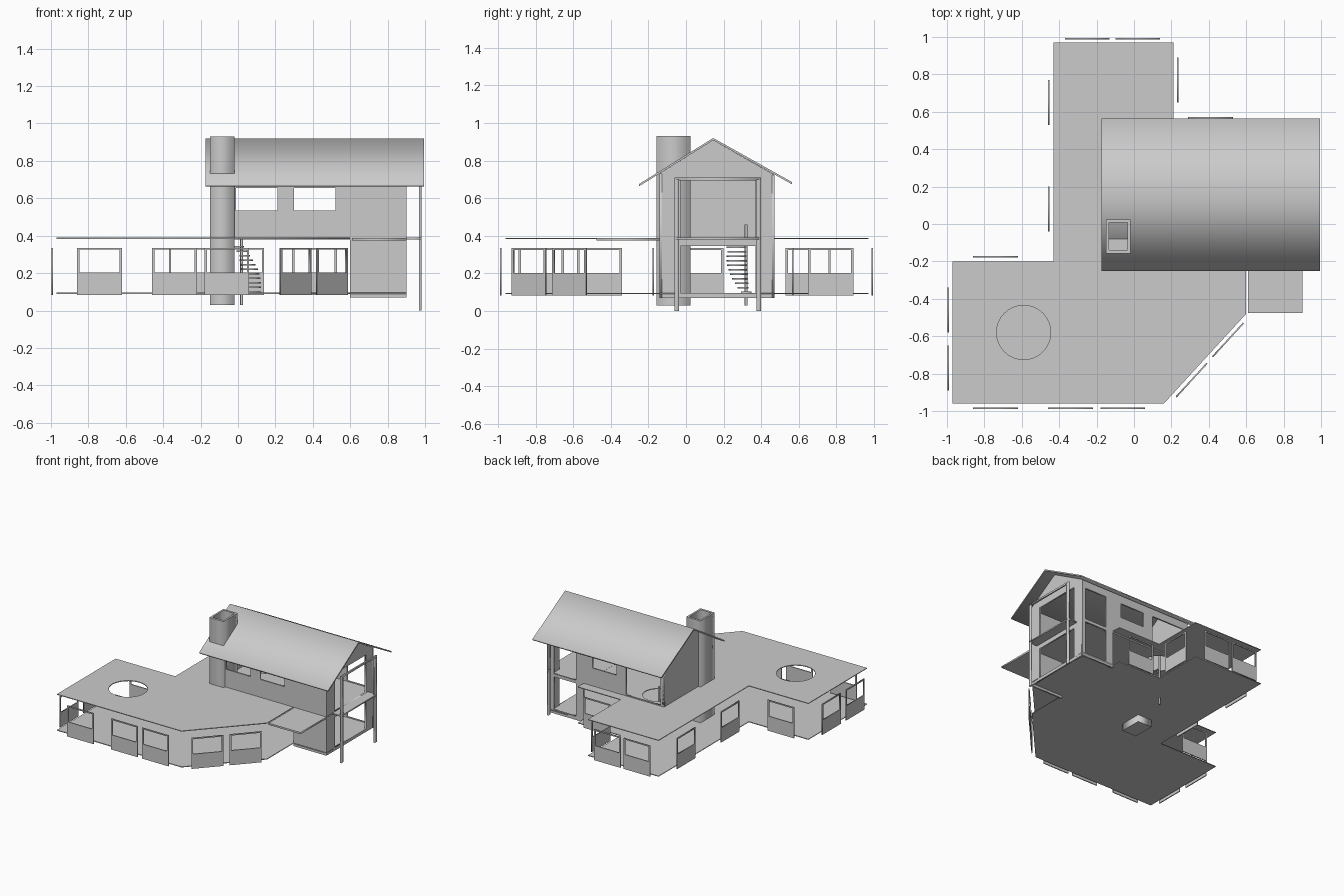
import bpy, math
from mathutils import Matrix, Vector

if "Cube" in bpy.data.objects:
    bpy.data.objects.remove(bpy.data.objects["Cube"])

X, Y, Z = Vector((1, 0, 0)), Vector((0, 1, 0)), Vector((0, 0, 1))


def rect(a0, b0, a1, b1):
    return [(a0, b0), (a1, b0), (a1, b1), (a0, b1)]


def circle(cx, cy, r, n=32):
    return [(cx + r * math.cos(2 * math.pi * i / n), cy + r * math.sin(2 * math.pi * i / n)) for i in range(n)]


def plate(name, loops, t, origin=(0, 0, 0), u=X, v=Z):
    """Flat sheet of thickness t; first loop is the outline, others are openings."""
    cu = bpy.data.curves.new(name, 'CURVE')
    cu.dimensions = '2D'
    cu.fill_mode = 'BOTH'
    cu.extrude = t / 2
    for loop in loops:
        s = cu.splines.new('POLY')
        s.points.add(len(loop) - 1)
        for p, (a, b) in zip(s.points, loop):
            p.co = (a, b, 0, 1)
        s.use_cyclic_u = True
    tmp = bpy.data.objects.new(name + "_curve", cu)
    bpy.context.collection.objects.link(tmp)
    dg = bpy.context.evaluated_depsgraph_get()
    me = bpy.data.meshes.new_from_object(tmp.evaluated_get(dg))
    bpy.data.objects.remove(tmp)
    n = u.cross(v)
    m = Matrix((u, v, n)).transposed().to_4x4()
    m.translation = Vector(origin)
    me.transform(m)
    ob = bpy.data.objects.new(name, me)
    bpy.context.collection.objects.link(ob)
    return ob


def box(name, x0, x1, y0, y1, z0, z1):
    return plate(name, [rect(x0, y0, x1, y1)], z1 - z0, (0, 0, (z0 + z1) / 2), X, Y)


# Low wing: floor and flat roof share one outline
wing = [(-.97, -.96), (.16, -.96), (.6, -.48), (.6, .545), (.21, .545),
        (.21, .97), (-.43, .97), (-.43, -.2), (-.97, -.2)]
floor = [(-.97, -.96), (.16, -.96), (.6, -.48), (.6, -.14), (.9, -.14), (.9, .47), (.6, .47),
         (.6, .545), (.21, .545), (.21, .97), (-.43, .97), (-.43, -.2), (-.97, -.2)]
plate("ground_floor", [floor], .006, (0, 0, .092), X, Y)
plate("flat_roof", [wing, circle(-.59, -.58, .145), circle(.03, .32, .115, 24)],
      .006, (0, 0, .386), X, Y)

# Window panels standing just outside the wing edge (start and end points)
panels = [(-.37, .99, -.13, .99), (-.10, .99, .14, .99), (.235, .65, .235, .89),
          (-.455, .53, -.455, .77), (-.455, -.04, -.455, .20), (-.86, -.175, -.62, -.175),
          (-.994, -.58, -.994, -.34), (-.994, -.89, -.994, -.65),
          (-.86, -.985, -.62, -.985), (-.46, -.985, -.22, -.985), (-.18, -.985, .06, -.985),
          (.225, -.925, .39, -.745), (.42, -.71, .585, -.53), (.29, .568, .53, .568)]
for i, (x0, y0, x1, y1) in enumerate(panels):
    d = Vector((x1 - x0, y1 - y0, 0))
    w = d.length
    plate(f"window_panel_{i}", [rect(0, .083, w, .335), rect(.013, .203, w - .013, .325)],
          .008, (x0, y0, 0), d.normalized(), Z)

# Two-storey house walls
step = [(-.13, .38), (.6, .38), (.6, .07), (.9, .07)]
plate("house_front_wall", [step + [(.9, .73), (-.13, .73)],
                           rect(-.01, .535, .21, .655), rect(.30, .535, .52, .655)],
      .012, (0, -.134, 0))
plate("house_back_wall", [step + [(.9, .722), (-.13, .722)],
                          rect(-.1, .395, .215, .66), rect(.30, .535, .52, .655),
                          rect(.67, .1, .87, .37), rect(.67, .395, .87, .66)],
      .012, (0, .464, 0))
top = [(.47, .724), (.145, .908), (-.14, .731)]
plate("house_left_wall", [[(-.14, .38), (.47, .38)] + top], .012, (-.124, 0, 0), Y, Z)
plate("house_right_wall", [[(-.14, .07), (.47, .07)] + top,
                           rect(-.03, .095, .37, .345), rect(-.03, .39, .37, .70)],
      .012, (.894, 0, 0), Y, Z)
box("upper_floor", .6, .9, -.13, .46, .38, .39)

# Gabled roof
plate("gable_roof", [[(-.25, .675), (.145, .92), (.565, .685), (.565, .673), (.145, .908), (-.25, .663)]],
      1.17, (.41, 0, 0), Y, Z)

# Entrance canopy, balcony and its posts
box("entrance_canopy", .61, .9, -.475, -.14, .374, .388)
box("balcony_floor", .9, .98, -.062, .4, .38, .39)
for name, y in (("front", -.062), ("back", .374)):
    box(f"balcony_post_{name}", .968, .98, y, y + .026, 0, .70)
box("balcony_header", .968, .98, -.062, .4, .695, .71)

# Chimney with an open flue
outer = rect(-.15, -.158, -.02, .025)
plate("chimney_shaft", [outer], .75, (-0, 0, .405), X, Y)
plate("chimney_flue", [outer, rect(-.135, -.14, -.035, .008)], .15, (0, 0, .855), X, Y)

# Winding stair
plate("stair_pole", [circle(.02, .32, .008, 12)], .43, (0, 0, .245), X, Y)
N = 11
for i in range(N):
    a = -math.radians(100) * i / (N - 1)
    d = Vector((math.cos(a), math.sin(a), 0))
    plate(f"stair_tread_{i}", [[(0, -.012), (.1, -.028), (.1, .028), (0, .012)]], .008,
          (.02, .32, .1 + .024 * i), d, Z.cross(d))
